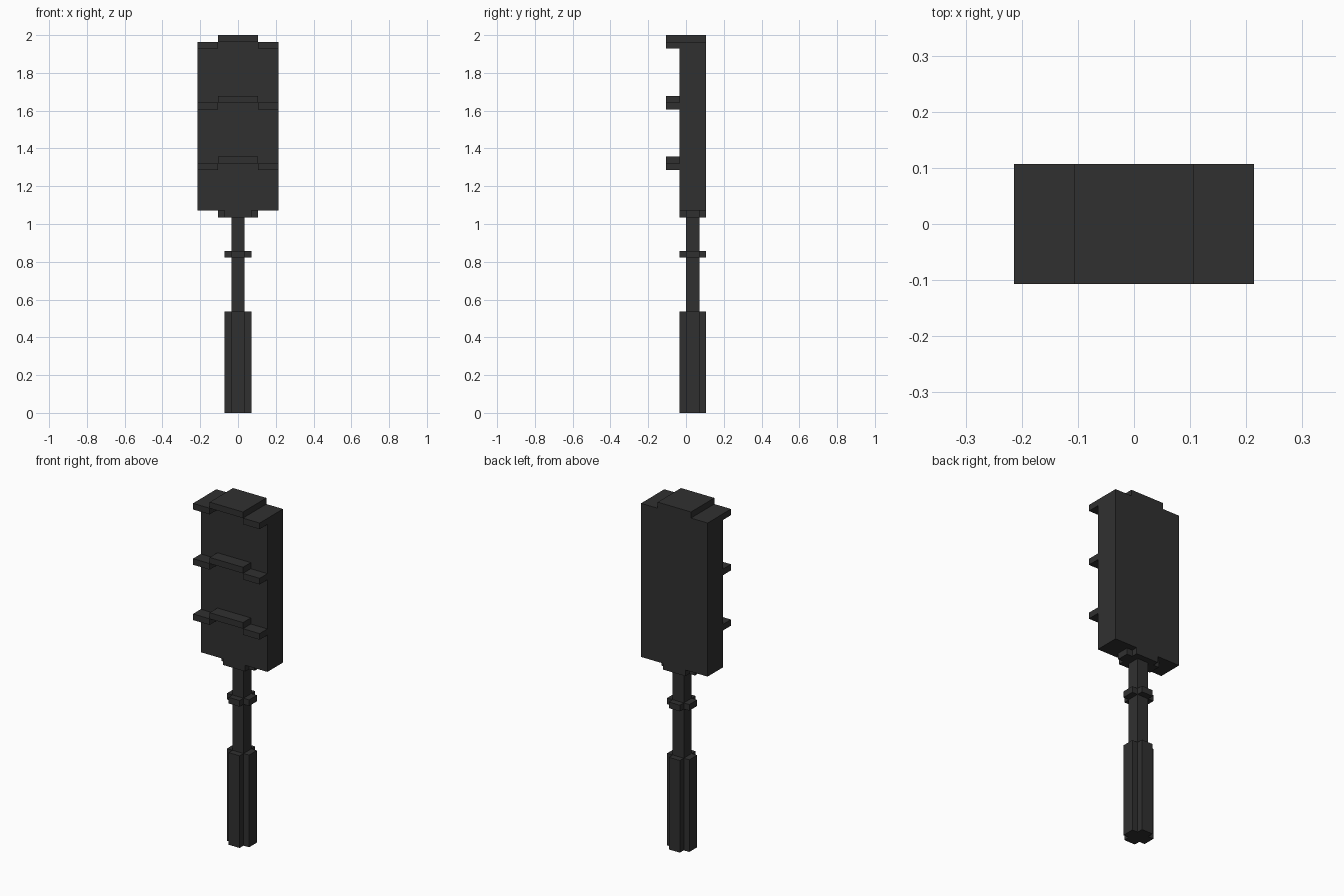
import bpy
import bmesh

if "Cube" in bpy.data.objects:
    bpy.data.objects.remove(bpy.data.objects["Cube"])

U = 2 / 56          # block size: the whole model sits on a 56-block-high grid

black = bpy.data.materials.new("charcoal_black")
black.diffuse_color = (0.03, 0.03, 0.03, 1)
black.use_nodes = True
black.node_tree.nodes["Principled BSDF"].inputs["Base Color"].default_value = black.diffuse_color


def finish(name, bm):
    mesh = bpy.data.meshes.new(name)
    bmesh.ops.recalc_face_normals(bm, faces=bm.faces)
    bm.to_mesh(mesh)
    bm.free()
    mesh.materials.append(black)
    obj = bpy.data.objects.new(name, mesh)
    bpy.context.collection.objects.link(obj)
    return obj


def add_prism(bm, points, z0, z1):
    """Extrude a flat outline (in blocks) from z0 to z1."""
    face = bm.faces.new([bm.verts.new((x * U, y * U, z0 * U)) for x, y in points])
    top = bmesh.ops.extrude_face_region(bm, geom=[face])["geom"]
    verts = [g for g in top if isinstance(g, bmesh.types.BMVert)]
    bmesh.ops.translate(bm, verts=verts, vec=(0, 0, (z1 - z0) * U))


def rect(x0, x1, y0, y1):
    return [(x0, y0), (x1, y0), (x1, y1), (x0, y1)]


def notched(hx, hy, cy=1):
    """Rectangle outline with a one-block notch at each corner."""
    a, b = hx - 1, hy - 1
    pts = [(a, -hy), (a, -b), (hx, -b), (hx, b), (a, b), (a, hy),
           (-a, hy), (-a, b), (-hx, b), (-hx, -b), (-a, -b), (-a, -hy)]
    return [(x, y + cy) for x, y in pts]


def prism(name, points, z0, z1):
    bm = bmesh.new()
    add_prism(bm, points, z0, z1)
    return finish(name, bm)


def visor(name, z, y1):
    """Stepped hood: two low side slabs and a raised middle slab."""
    bm = bmesh.new()
    add_prism(bm, rect(-6, -3, -3, y1), z, z + 1)
    add_prism(bm, rect(3, 6, -3, y1), z, z + 1)
    add_prism(bm, rect(-3, 3, -3, y1), z + 1, z + 2)
    return finish(name, bm)


# Post: thick base, thin pole, collar, and mount under the housing
prism("post_base", notched(2, 2), 0, 15)
prism("pole_lower", rect(-1, 1, 0, 2), 15, 23)
prism("pole_collar", notched(2, 2), 23, 24)
prism("pole_upper", rect(-1, 1, 0, 2), 24, 29)
prism("housing_mount", notched(3, 2), 29, 30)

# Signal housing: full-width box, narrowed at the top between the roof slabs
prism("housing", rect(-6, 6, -1, 3), 30, 54)
prism("housing_top", rect(-3, 3, -1, 3), 54, 55)

# Roof runs to the back; the two lower visors only project from the front
visor("roof_visor", 54, 3)
visor("middle_visor", 45, -1)
visor("lower_visor", 36, -1)
